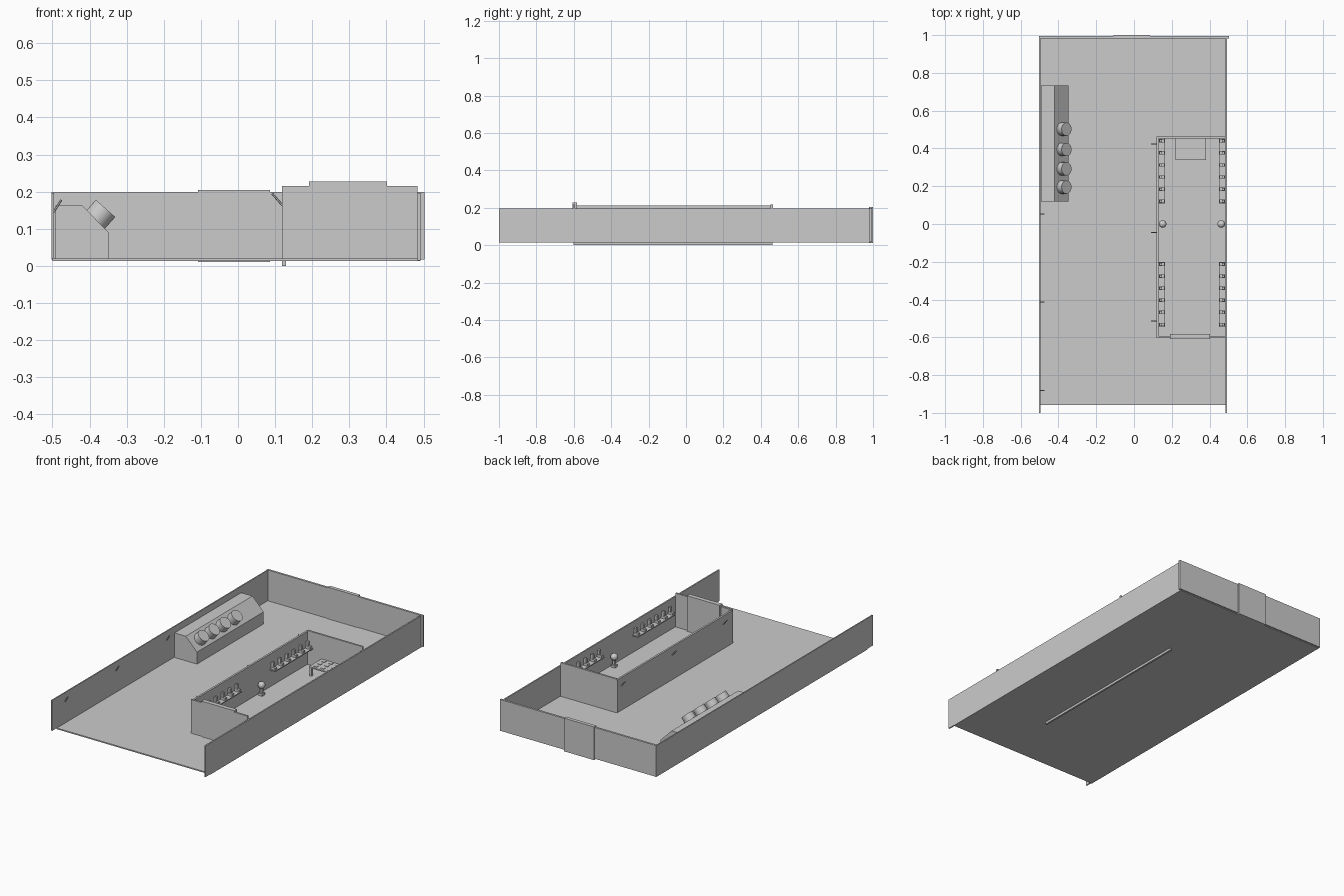
import bpy, bmesh, math
from mathutils import Vector

if "Cube" in bpy.data.objects:
    bpy.data.objects.remove(bpy.data.objects["Cube"])


def finish(name, bm):
    bmesh.ops.recalc_face_normals(bm, faces=bm.faces)
    me = bpy.data.meshes.new(name)
    bm.to_mesh(me)
    bm.free()
    ob = bpy.data.objects.new(name, me)
    bpy.context.collection.objects.link(ob)
    return ob


def boxes(name, *bounds):
    """One object from boxes given as (x0, x1, y0, y1, z0, z1)."""
    bm = bmesh.new()
    for x0, x1, y0, y1, z0, z1 in bounds:
        vs = bmesh.ops.create_cube(bm, size=1)["verts"]
        bmesh.ops.scale(bm, vec=(x1 - x0, y1 - y0, z1 - z0), verts=vs)
        bmesh.ops.translate(bm, vec=((x0 + x1) / 2, (y0 + y1) / 2, (z0 + z1) / 2), verts=vs)
    return finish(name, bm)


def rod(name, a, b, r, sides):
    a, b = Vector(a), Vector(b)
    bpy.ops.mesh.primitive_cylinder_add(vertices=sides, radius=r, depth=(b - a).length,
                                        location=(a + b) / 2)
    ob = bpy.context.object
    ob.rotation_euler = (b - a).to_track_quat('Z', 'Y').to_euler()
    ob.name = name
    if sides > 8:
        bpy.ops.object.shade_smooth_by_angle(angle=math.radians(40))
    return ob


# outer hall
boxes("floor", (-0.5, 0.492, -0.957, 0.987, 0.013, 0.02))
boxes("left_wall", (-0.503, -0.496, -1.0, 0.987, 0.02, 0.197))
boxes("right_wall", (0.484, 0.492, -1.0, 0.987, 0.015, 0.197))
boxes("back_wall", (-0.503, 0.503, 0.982, 0.994, 0.017, 0.199))
boxes("back_door", (-0.108, 0.086, 0.979, 1.0, 0.011, 0.204))

# inner room
boxes("inner_side_wall", (0.119, 0.130, -0.602, 0.462, 0.0, 0.211))
boxes("inner_back_wall", (0.127, 0.484, 0.453, 0.464, 0.014, 0.216))
boxes("inner_front_wall", (0.119, 0.484, -0.604, -0.593, 0.014, 0.216))
boxes("inner_door", (0.191, 0.402, -0.608, -0.583, 0.014, 0.227))

# sloped console with round drums
profile = [(-0.492, 0.02), (-0.348, 0.02), (-0.348, 0.09), (-0.42, 0.163), (-0.492, 0.163)]
bm = bmesh.new()
face = bm.faces.new([bm.verts.new((x, 0.12, z)) for x, z in profile])
ext = bmesh.ops.extrude_face_region(bm, geom=[face])
bmesh.ops.translate(bm, vec=(0, 0.613, 0),
                    verts=[v for v in ext["geom"] if isinstance(v, bmesh.types.BMVert)])
finish("console", bm)
for y in (0.195, 0.292, 0.395, 0.502):
    rod("console_drum", (-0.388, y, 0.12), (-0.357, y, 0.155), 0.035, 32)

# slanted wall torches
for y in (0.053, -0.414, -0.882):
    rod("hall_torch", (-0.497, y, 0.145), (-0.476, y, 0.178), 0.003, 6)
for y in (0.423, -0.044, -0.513):
    rod("inner_torch", (0.120, y, 0.163), (0.092, y, 0.195), 0.003, 6)

# shelves, each with a row of six small stands; mirrored about the inner room axis
MID = 0.307
for side in (-1, 1):
    for y0, y1 in ((0.108, 0.453), (-0.545, -0.2)):
        cx = MID + side * 0.16
        boxes("shelf", (cx - 0.018, cx + 0.018, y0, y1, 0.116, 0.122))
        parts = []
        for i in range(6):
            y = y0 + 0.013 + i * (y1 - y0 - 0.026) / 5
            back = cx + side * 0.006
            parts += [(cx - 0.014, cx + 0.014, y - 0.009, y + 0.009, 0.122, 0.136),
                      (back - 0.007, back + 0.007, y - 0.007, y + 0.007, 0.136, 0.162)]
        boxes("shelf_stands", *parts)

    # globe on a pedestal
    gx = MID + side * 0.155
    boxes("globe_pedestal", (gx - 0.013, gx + 0.013, -0.013, 0.013, 0.02, 0.034),
          (gx - 0.007, gx + 0.007, -0.007, 0.007, 0.034, 0.062))
    bpy.ops.mesh.primitive_uv_sphere_add(segments=24, ring_count=12, radius=0.02,
                                         location=(gx, 0, 0.078))
    bpy.context.object.name = "globe"
    bpy.ops.object.shade_smooth_by_angle(angle=math.radians(40))

# table with low tiles on top
legs = [(x, x + 0.012, y, y + 0.012, 0.02, 0.068) for x in (0.222, 0.368) for y in (0.342, 0.438)]
boxes("table", (0.22, 0.382, 0.338, 0.453, 0.068, 0.075), *legs)
boxes("table_tiles", *[(0.24 + i * 0.045, 0.26 + i * 0.045, 0.352 + j * 0.036, 0.37 + j * 0.036,
                        0.075, 0.078) for i in range(3) for j in range(3)])
